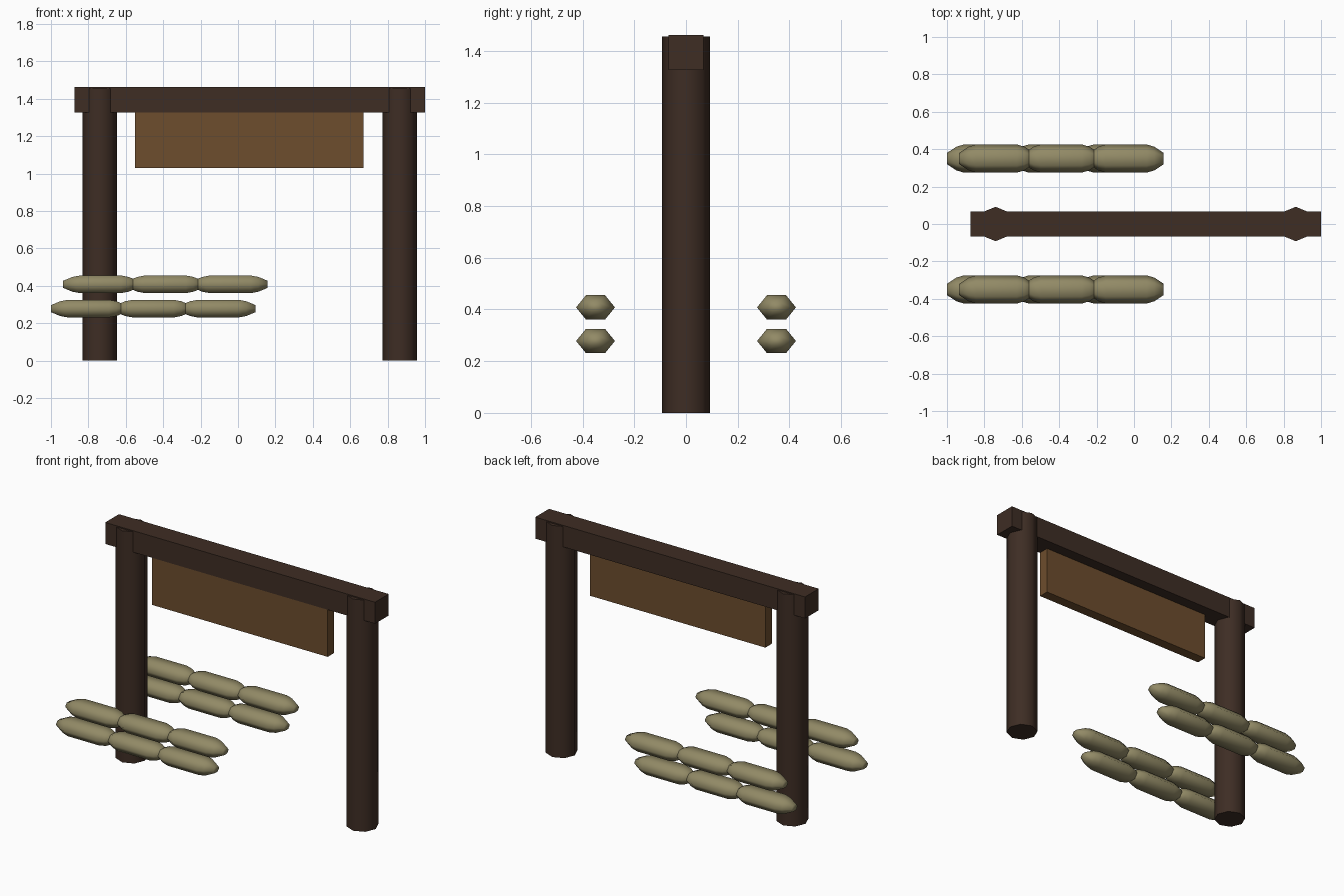
import bpy, bmesh, math

cube = bpy.data.objects.get("Cube")
if cube:
    bpy.data.objects.remove(cube, do_unlink=True)


def srgb(r, g, b):
    def lin(c):
        c /= 255
        return c / 12.92 if c <= 0.04045 else ((c + 0.055) / 1.055) ** 2.4
    return (lin(r), lin(g), lin(b), 1.0)


def material(name, colour):
    m = bpy.data.materials.new(name)
    m.use_nodes = True
    m.diffuse_color = colour
    m.node_tree.nodes["Principled BSDF"].inputs["Base Color"].default_value = colour
    return m


DARK = material("dark_timber", srgb(62, 45, 36))
BOARD = material("board_wood", srgb(109, 77, 45))
SACK = material("sackcloth", srgb(146, 138, 102))


def finish(name, bm, mat, smooth_angle=None):
    bmesh.ops.recalc_face_normals(bm, faces=bm.faces[:])
    mesh = bpy.data.meshes.new(name)
    bm.to_mesh(mesh)
    bm.free()
    mesh.materials.append(mat)
    ob = bpy.data.objects.new(name, mesh)
    bpy.context.collection.objects.link(ob)
    if smooth_angle:
        bpy.ops.object.select_all(action='DESELECT')
        ob.select_set(True)
        bpy.context.view_layer.objects.active = ob
        bpy.ops.object.shade_smooth_by_angle(angle=math.radians(smooth_angle))
    return ob


def box(name, lo, hi, mat):
    bm = bmesh.new()
    bmesh.ops.create_cube(bm, size=1)
    for v in bm.verts:
        v.co = [(a + b) / 2 + c * (b - a) for a, b, c in zip(lo, hi, v.co)]
    return finish(name, bm, mat)


def post(name, x, radius=0.092, height=1.455):
    bm = bmesh.new()
    bmesh.ops.create_cone(bm, cap_ends=True, segments=8, radius1=radius,
                          radius2=radius, depth=height)
    # put corners on the x and y axes
    turn = min(math.atan2(v.co.y, v.co.x) % (math.pi / 4) for v in bm.verts)
    for v in bm.verts:
        a = math.atan2(v.co.y, v.co.x) - turn
        v.co = (x + radius * math.cos(a), radius * math.sin(a), v.co.z + height / 2)
    return finish(name, bm, DARK, 60)


def sandbag(name, x, y, z):
    # six-sided section swept along x, tapering to small end caps
    section = [(0.075, 0), (0.037, 0.047), (-0.037, 0.047),
               (-0.075, 0), (-0.037, -0.047), (0.037, -0.047)]
    half = [(0.2, 0.4), (0.15, 0.84), (0.11, 1)]
    rings = [(-d, s) for d, s in half] + [(d, s) for d, s in reversed(half)]
    bm = bmesh.new()
    loops = [[bm.verts.new((x + d, y + s * a, z + s * b)) for a, b in section]
             for d, s in rings]
    for p, q in zip(loops, loops[1:]):
        for i in range(6):
            j = (i + 1) % 6
            bm.faces.new((p[i], p[j], q[j], q[i]))
    bm.faces.new(loops[0])
    bm.faces.new(loops[-1])
    return finish(name, bm, SACK, 120)


# Gateway frame
post("right_post", -0.74)
post("left_post", 0.865)
box("top_beam", (-0.875, -0.068, 1.327), (1, 0.068, 1.462), DARK)

# Hanging board under the front half of the beam
box("hanging_board", (-0.55, -0.066, 1.03), (0.67, -0.002, 1.328), BOARD)

# Two stacked rows of sandbags, in front and behind
for side, y in (("front", -0.35), ("back", 0.35)):
    for row, start, z in (("lower", -0.8, 0.278), ("upper", -0.735, 0.408)):
        for i in range(3):
            sandbag(f"{side}_{row}_sandbag_{i + 1}", start + 0.347 * i, y, z)
